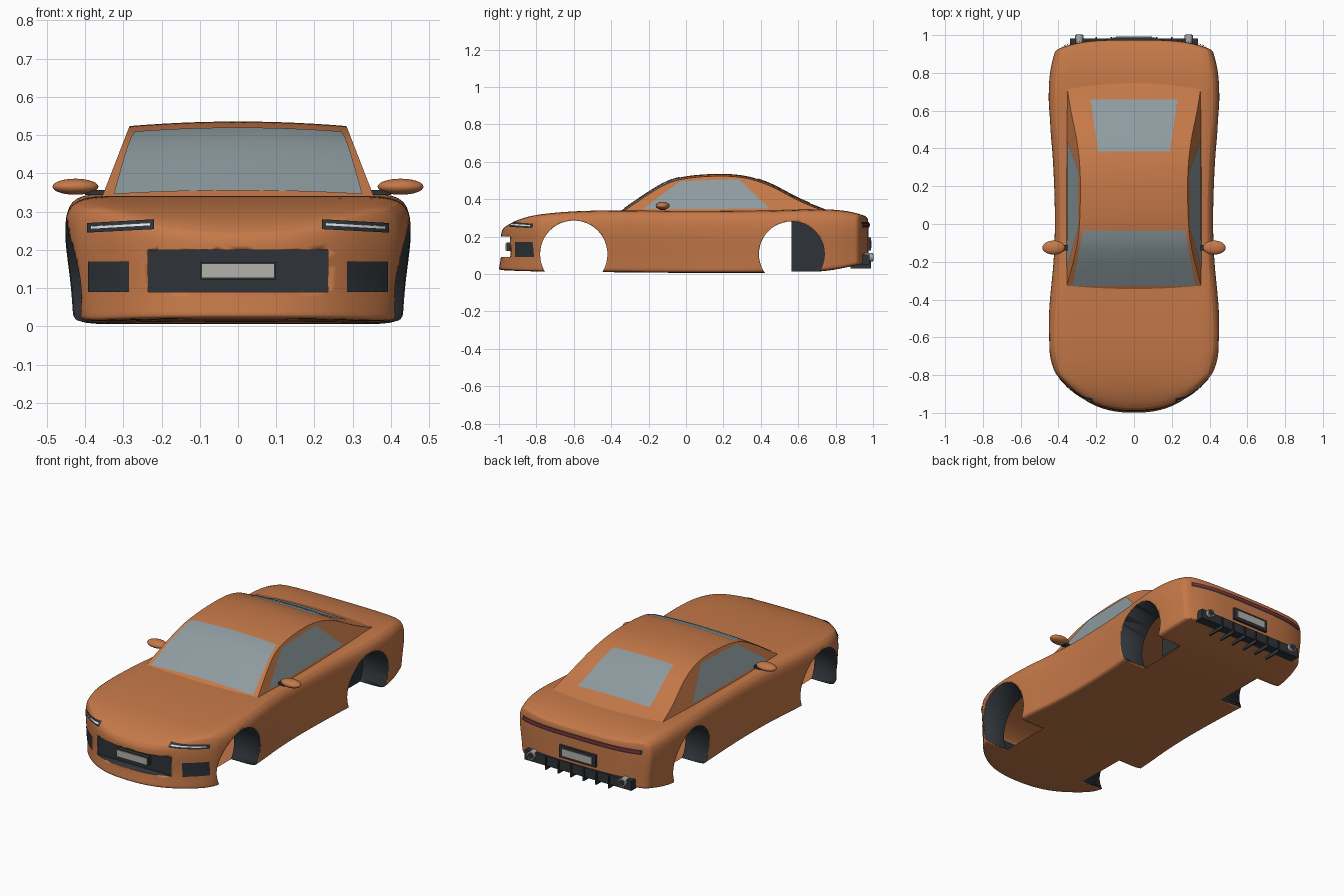
import bpy, bmesh, math
from mathutils import Vector, Matrix
from mathutils.bvhtree import BVHTree

if "Cube" in bpy.data.objects:
    bpy.data.objects.remove(bpy.data.objects["Cube"])


def material(name, rgb):
    m = bpy.data.materials.new(name)
    m.diffuse_color = (*rgb, 1)
    m.use_nodes = True
    m.node_tree.nodes["Principled BSDF"].inputs["Base Color"].default_value = m.diffuse_color
    return m


PAINT = material("paint", (0.56, 0.19, 0.065))
DARK = material("dark_trim", (0.028, 0.034, 0.04))
GLASS = material("glass", (0.27, 0.33, 0.35))
LAMP = material("lamp_white", (0.75, 0.8, 0.82))
RED = material("lamp_red", (0.4, 0.02, 0.02))
METAL = material("metal", (0.4, 0.4, 0.4))
PLATE = material("plate_grey", (0.45, 0.44, 0.4))


def curve(pts, t):
    """Smooth interpolation through (t, value) points."""
    t = min(max(t, pts[0][0]), pts[-1][0])
    i = next(k for k in range(len(pts) - 1) if t <= pts[k + 1][0])
    slope = lambda a, b: (pts[b][1] - pts[a][1]) / (pts[b][0] - pts[a][0])
    (t0, a), (t1, b) = pts[i], pts[i + 1]
    m0 = slope(max(i - 1, 0), i + 1)
    m1 = slope(i, min(i + 2, len(pts) - 1))
    h, s = t1 - t0, (t - t0) / (t1 - t0)
    return ((2*s**3 - 3*s**2 + 1) * a + (s**3 - 2*s*s + s) * h * m0
            + (3*s*s - 2*s**3) * b + (s**3 - s*s) * h * m1)


def finish(name, bm, *mats, angle=35):
    me = bpy.data.meshes.new(name)
    bm.to_mesh(me)
    bm.free()
    ob = bpy.data.objects.new(name, me)
    bpy.context.collection.objects.link(ob)
    for m in mats:
        me.materials.append(m)
    bpy.ops.object.select_all(action='DESELECT')
    ob.select_set(True)
    bpy.context.view_layer.objects.active = ob
    bpy.ops.object.shade_smooth_by_angle(angle=math.radians(angle))
    return ob


def box(name, lo, hi, mat):
    bm = bmesh.new()
    lo, hi = Vector(lo), Vector(hi)
    bmesh.ops.create_cube(bm, size=1, matrix=Matrix.Translation((lo + hi) / 2)
                          @ Matrix.Diagonal((*(hi - lo), 1)))
    return finish(name, bm, mat)


def cylinder(name, centre, r, depth, axis, mats, seg=48):
    bm = bmesh.new()
    bmesh.ops.create_cone(bm, cap_ends=True, segments=seg, radius1=r, radius2=r, depth=depth,
                          matrix=Matrix.Translation(centre) @ Matrix.Rotation(math.pi / 2, 4, axis))
    return finish(name, bm, *mats)


def patch(name, tree, quad, direction, mat, offset=0.004, n=14, m=6):
    """Panel projected along a direction onto a surface."""
    bm, d = bmesh.new(), Vector(direction)
    a, b, c, e = (Vector(q) for q in quad)
    rows = []
    for j in range(m + 1):
        row = []
        for i in range(n + 1):
            p = a.lerp(b, i / n).lerp(e.lerp(c, i / n), j / m)
            hit = tree.ray_cast(p - 2 * d, d)[0] or p
            row.append(bm.verts.new(hit - d * offset))
        rows.append(row)
    for r0, r1 in zip(rows, rows[1:]):
        for i in range(n):
            bm.faces.new((r0[i], r0[i+1], r1[i+1], r1[i]))
    bm.normal_update()
    if sum((f.normal.dot(d) for f in bm.faces)) > 0:
        bmesh.ops.reverse_faces(bm, faces=bm.faces[:])
    return finish(name, bm, mat)


def surface(ob):
    return BVHTree.FromObject(ob, bpy.context.evaluated_depsgraph_get())


# lower body: a sliced box warped by plan, height and side curves
WIDTH = [(-.99, .42), (-.8, .45), (-.6, .459), (-.4, .45), (-.2, .43), (0, .423), (.2, .427),
         (.4, .438), (.6, .456), (.8, .451), (.975, .42)]
TOP = [(-.99, .245), (-.93, .278), (-.86, .305), (-.75, .323), (-.58, .336), (-.35, .341),
       (0, .337), (.5, .341), (.74, .347), (.88, .334), (.975, .305)]
BOTTOM = [(-.99, .02), (-.7, .012), (.7, .012), (.975, .06)]
SIDE = [(0, .945), (.4, .97), (.75, 1.0), (1, .95)]
bm = bmesh.new()
bmesh.ops.create_cube(bm, size=2)
cuts = ([((1, 0, 0), k / 4) for k in range(-3, 4)]
        + [((0, 1, 0), k / 12) for k in range(-11, 12)] + [((0, 1, 0), .97)]
        + [((0, 0, 1), k) for k in (-.9, -.4, .1, .6)])
for no, k in cuts:
    bmesh.ops.bisect_plane(bm, geom=bm.verts[:] + bm.edges[:] + bm.faces[:],
                           plane_co=Vector(no) * k, plane_no=no)
for v in bm.verts:
    u, t = v.co.x, (v.co.z + 1) / 2
    y0 = -.99 + (v.co.y + 1) / 2 * 1.965
    front = min(max((-y0 - .6) / .39, 0), 1)
    rear = min(max((y0 - .8) / .175, 0), 1)
    y = y0 + .19 * front * abs(u) ** 2.6 - .05 * rear * abs(u) ** 4
    if t < .1:
        y -= .012 * front ** 4
    zb, zt = curve(BOTTOM, y), curve(TOP, y)
    v.co = (u * curve(WIDTH, y0) * curve(SIDE, t), y, zb + t * (zt - zb))
body = finish("body", bm, PAINT, DARK)
sub = body.modifiers.new("smooth", 'SUBSURF')
sub.levels = sub.render_levels = 2
bpy.ops.object.modifier_apply(modifier="smooth")

# wheel openings and grille recess
cutters = [cylinder("arch_cutter", (s * .47, y, .106), r, .4, 'Y', (PAINT, DARK))
           for s in (-1, 1) for y, r in ((-.6, .18), (.565, .175))]
grille = box("grille_cutter", (-.235, -1.2, .09), (.235, -.935, .2), PAINT)
grille.data.materials.append(DARK)
for c in cutters + [grille]:
    for p in c.data.polygons:
        p.material_index = 1
    c.hide_render = True
    mod = body.modifiers.new("cut", 'BOOLEAN')
    mod.operation, mod.solver, mod.object = 'DIFFERENCE', 'EXACT', c
    with bpy.context.temp_override(object=body, active_object=body):
        bpy.ops.object.modifier_apply(modifier=mod.name)
for c in cutters + [grille]:
    bpy.data.objects.remove(c)

# open the inner wall of each wheel well
bm = bmesh.new()
bm.from_mesh(body.data)
bm.normal_update()
bmesh.ops.delete(bm, context='FACES', geom=[
    f for f in bm.faces if abs(f.normal.x) > .95 and abs(abs(f.calc_center_median().x) - .27) < .004])
bm.to_mesh(body.data)
bm.free()
skin = surface(body)

# cabin: roof profile lofted with straight leaning sides
ROOF = [(-.38, .318), (-.35, .337), (-.14, .475), (-.035, .516), (.15, .535), (.31, .526),
        (.445, .485), (.605, .403), (.74, .348), (.8, .325)]
edge = lambda z: .355 - (z - .34) * .389
bm, rows = bmesh.new(), []
for k in range(61):
    y = -.38 + 1.18 * k / 60
    z = curve(ROOF, y)
    ze = z - .012
    sec = [(-edge(.29), .29)] + [(u / 6 * edge(ze), z - .012 * (u / 6) ** 2) for u in range(-6, 7)]
    sec.append((edge(.29), .29))
    rows.append([bm.verts.new((x, y, zz)) for x, zz in sec])
for r0, r1 in zip(rows, rows[1:]):
    for i in range(len(r0) - 1):
        bm.faces.new((r0[i], r0[i+1], r1[i+1], r1[i]))
cabin = finish("cabin", bm, PAINT, angle=30)
roof = surface(cabin)

# glass
down = (0, 0, -1)
patch("windscreen", roof, [(-.325, -.328, .5), (.325, -.328, .5), (.27, -.035, .5), (-.27, -.035, .5)],
      down, GLASS)
patch("rear_window", roof, [(-.19, .385, .5), (.19, .385, .5), (.23, .66, .5), (-.23, .66, .5)],
      down, GLASS)
for s in (-1, 1):
    patch("side_window", roof, [(s * .5, -.23, .347), (s * .5, .445, .35), (s * .5, .285, .506),
                                (s * .5, -.03, .497)], (-s, 0, 0), GLASS)

    # mirrors on dark stalks
    bm = bmesh.new()
    bmesh.ops.create_uvsphere(bm, u_segments=32, v_segments=16, radius=1,
                              matrix=Matrix.Translation((s * .425, -.125, .365))
                              @ Matrix.Diagonal((.06, .037, .021, 1)))
    finish("mirror", bm, PAINT, angle=60)
    box("mirror_stalk", (min(s * .335, s * .4), -.14, .343), (max(s * .335, s * .4), -.11, .356), DARK)

    # headlights and side intakes
    back = (0, 1, 0)
    patch("headlight", skin, [(s * .22, -1, .254), (s * .395, -1, .245), (s * .395, -1, .27),
                              (s * .22, -1, .28)], back, DARK, .006)
    patch("headlight_bar", skin, [(s * .23, -1, .264), (s * .385, -1, .255), (s * .385, -1, .262),
                                  (s * .23, -1, .271)], back, LAMP, .01, m=2)
    patch("side_intake", skin, [(s * .285, -1, .09), (s * .392, -1, .09), (s * .392, -1, .17),
                                (s * .285, -1, .17)], back, DARK, .004)

    # rear half of the rear wheel well wall
    bm = bmesh.new()
    arc = [math.radians(-32 + 122 * k / 24) for k in range(25)]
    bm.faces.new([bm.verts.new((s * .275, .565, .013))] + [
        bm.verts.new((s * .275, .565 + .175 * math.cos(a), .106 + .175 * math.sin(a))) for a in arc])
    finish("wheel_well_wall", bm, DARK)

    # exhaust tips
    cylinder("exhaust", (s * .29, .965, .09), .023, .07, 'X', (METAL,), 24)
    cylinder("exhaust_bore", (s * .29, .967, .09), .017, .07, 'X', (DARK,), 24)

# tail light strip
fwd = (0, -1, 0)
patch("tail_strip", skin, [(-.38, 1, .25), (.38, 1, .25), (.38, 1, .278), (-.38, 1, .278)], fwd, DARK, .005, 24)
patch("tail_light", skin, [(-.37, 1, .26), (.37, 1, .26), (.37, 1, .27), (-.37, 1, .27)], fwd, RED, .008, 24, 2)

# rear diffuser with fins
box("diffuser", (-.34, .9, .05), (.34, .982, .105), DARK)
for k in range(6):
    x = -.2 + .08 * k
    box("diffuser_fin", (x - .004, .88, .03), (x + .004, .99, .1), DARK)

# number plates, left blank
box("rear_plate_frame", (-.115, .95, .125), (.115, .988, .195), DARK)
box("rear_plate", (-.095, .96, .14), (.095, .992, .18), PLATE)
box("front_plate_frame", (-.1, -.96, .122), (.1, -.93, .168), DARK)
box("front_plate", (-.096, -.965, .126), (.096, -.94, .164), PLATE)
